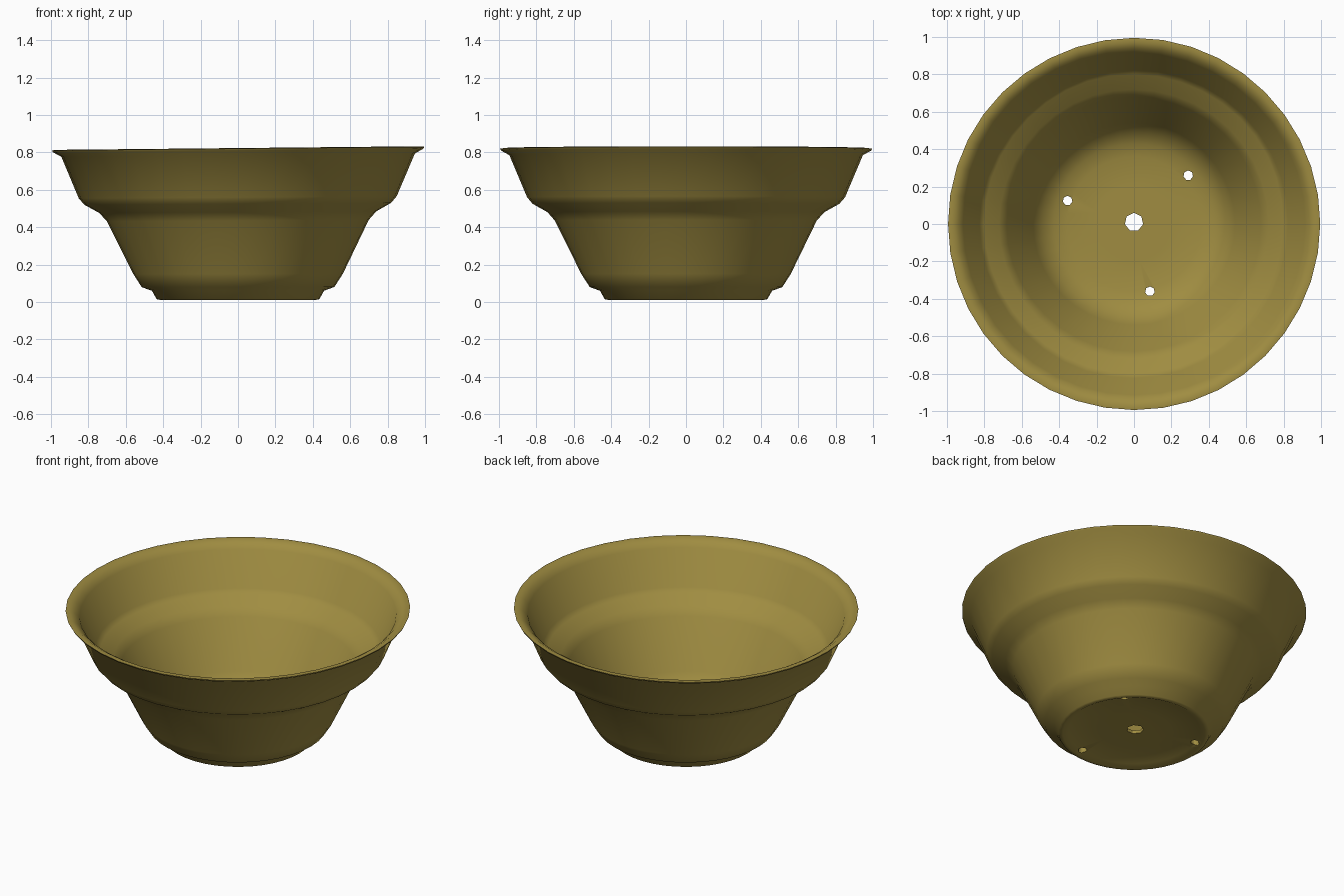
import bpy, math

if "Cube" in bpy.data.objects:
    bpy.data.objects.remove(bpy.data.objects["Cube"])

SIDES = 40

# Single olive clay colour
clay = bpy.data.materials.new("olive_clay")
clay.use_nodes = True
colour = (0.35, 0.265, 0.053, 1)
clay.diffuse_color = colour
bsdf = clay.node_tree.nodes["Principled BSDF"]
bsdf.inputs["Base Color"].default_value = colour
bsdf.inputs["Roughness"].default_value = 0.8

# Wall section: underside, outer wall, rolled rim, inner wall, floor
profile = [
    (0, 0.03), (0.2, 0.03), (0.38, 0.025), (0.41, 0.01), (0.435, 0.015),
    (0.46, 0.06), (0.515, 0.08), (0.56, 0.15), (0.70, 0.435), (0.74, 0.48),
    (0.82, 0.525), (0.85, 0.56), (0.945, 0.785), (0.99, 0.81), (0.995, 0.82),
    (0.97, 0.823), (0.94, 0.805), (0.915, 0.78), (0.825, 0.57), (0.80, 0.545),
    (0.72, 0.505), (0.68, 0.455), (0.54, 0.17), (0.49, 0.10), (0.43, 0.07),
    (0.36, 0.05), (0.2, 0.05), (0, 0.05),
]


def lathe(name, section):
    """Revolve a section whose first and last points lie on the axis."""
    verts, faces = [(0, 0, section[0][1])], []
    rings = section[1:-1]
    for r, z in rings:
        for i in range(SIDES):
            a = math.tau * i / SIDES
            # gentle hand-made wobble of the wall, and a slightly tilted rim
            k = r + 0.006 * z * math.sin(5 * a + 9 * z) * (1 - z)
            x, y = k * math.cos(a), k * math.sin(a)
            verts.append((x, y, z + 0.012 * x * z))
    verts.append((0, 0, section[-1][1]))
    last = len(verts) - 1
    top = last - SIDES
    for i in range(SIDES):
        j = (i + 1) % SIDES
        faces.append((0, 1 + j, 1 + i))
        for n in range(len(rings) - 1):
            a, b = 1 + n * SIDES, 1 + (n + 1) * SIDES
            faces.append((a + i, a + j, b + j, b + i))
        faces.append((top + i, top + j, last))
    mesh = bpy.data.meshes.new(name)
    mesh.from_pydata(verts, [], faces)
    mesh.materials.append(clay)
    obj = bpy.data.objects.new(name, mesh)
    bpy.context.collection.objects.link(obj)
    return obj


bowl = lathe("bowl", profile)


# Drain holes through the floor
def drill(x, y, radius):
    bpy.ops.mesh.primitive_cylinder_add(vertices=7, radius=radius, depth=0.4,
                                        location=(x, y, 0.05))
    cutter = bpy.context.object
    cutter.name = "hole_cutter"
    cutter.hide_render = True
    cutter.data.materials.append(clay)
    mod = bowl.modifiers.new("drain_hole", 'BOOLEAN')
    mod.operation = 'DIFFERENCE'
    mod.solver = 'EXACT'
    mod.object = cutter
    bpy.context.view_layer.objects.active = bowl
    bpy.ops.object.modifier_apply(modifier=mod.name)
    bpy.data.objects.remove(cutter)


for hole in [(0, 0.01, 0.05), (0.29, 0.26, 0.026),
             (-0.355, 0.125, 0.026), (0.085, -0.36, 0.026)]:
    drill(*hole)

# Smooth shading with crisp hole edges
bpy.ops.object.select_all(action='DESELECT')
bowl.select_set(True)
bpy.context.view_layer.objects.active = bowl
bpy.ops.object.shade_smooth_by_angle(angle=math.radians(60))
